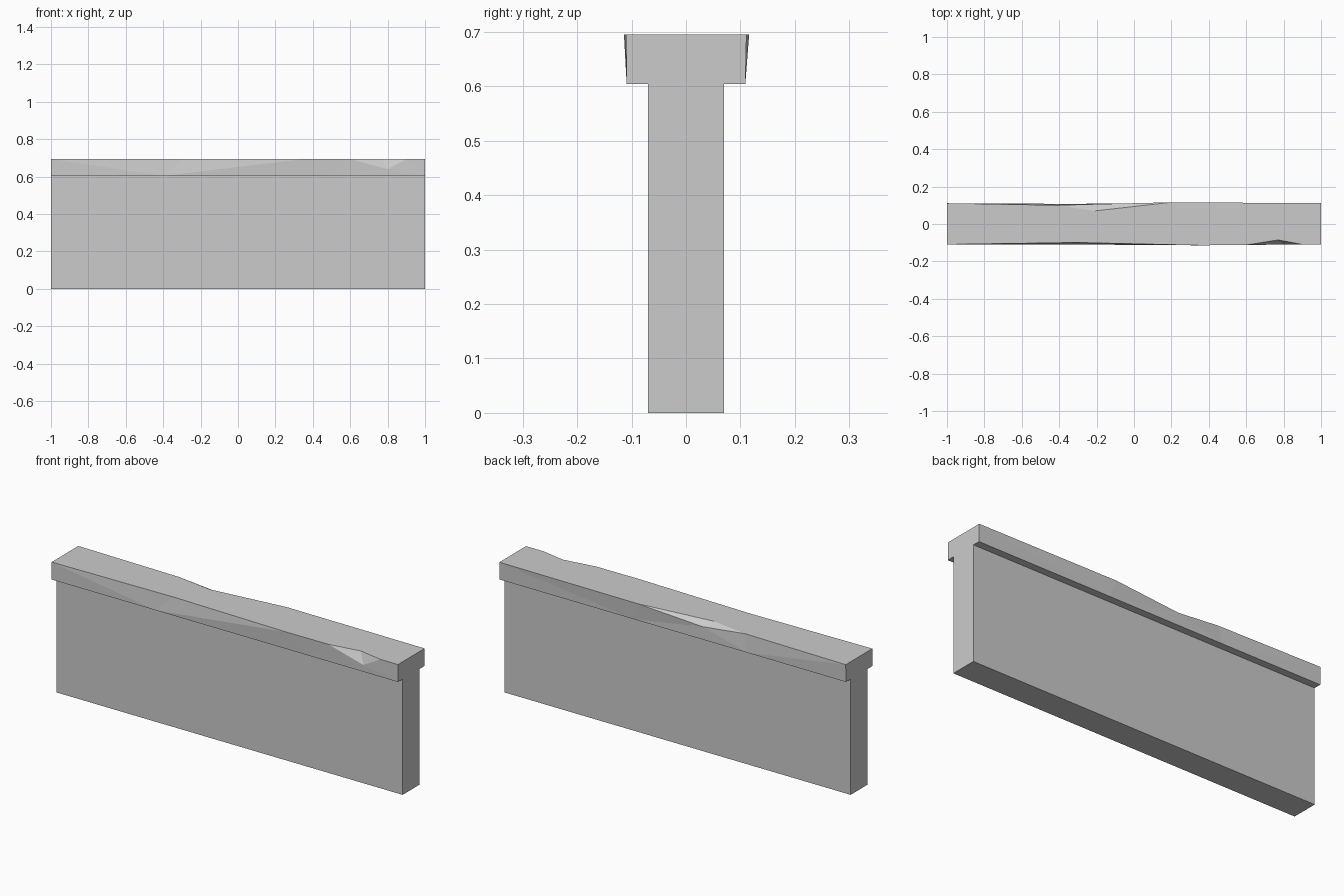
import bpy
import bmesh

if "Cube" in bpy.data.objects:
    bpy.data.objects.remove(bpy.data.objects["Cube"], do_unlink=True)

BASE, TOP = 0.604, 0.695

stone = bpy.data.materials.new("grey_stone")
stone.use_nodes = True
colour = (0.6, 0.6, 0.6, 1)
stone.diffuse_color = colour
stone.node_tree.nodes["Principled BSDF"].inputs["Base Color"].default_value = colour


def finish(name, bm):
    bmesh.ops.recalc_face_normals(bm, faces=bm.faces)
    mesh = bpy.data.meshes.new(name)
    bm.to_mesh(mesh)
    bm.free()
    mesh.materials.append(stone)
    obj = bpy.data.objects.new(name, mesh)
    bpy.context.collection.objects.link(obj)


# Plain slab of the wall
bm = bmesh.new()
bmesh.ops.create_cube(bm, size=1)
for v in bm.verts:
    v.co.x *= 2
    v.co.y *= 0.14
    v.co.z = (v.co.z + 0.5) * BASE
finish("wall_slab", bm)

# Coping: each long side has an upper rim, a lower rim and the root of a chip
bm = bmesh.new()


def rim(points, z):
    return [bm.verts.new((x, y, z)) for x, y in points]


def facets(top, low, chip, layout):
    lookup = {"t": top, "b": low}
    for face in layout.split():
        corners = [chip if c == "c" else lookup[c[0]][int(c[1])]
                   for c in face.split("-")]
        bm.faces.new(corners)


front_top = rim([(-1, -.109), (-.3, -.099), (.36, -.114), (.6, -.112),
                 (.77, -.085), (.9, -.109), (1, -.109)], TOP)
front_low = rim([(-1, -.109), (-.4, -.109), (.48, -.109), (1, -.109)], BASE)
front_chip = bm.verts.new((.8, -.11, .64))
facets(front_top, front_low, front_chip,
       "t0-t1-b1-b0 t1-t2-b2-b1 t2-t3-c-b2 t3-t4-c t4-t5-c t5-t6-b3-c b2-c-b3")

back_top = rim([(-1, .111), (-.41, .1), (-.21, .07), (.2, .116), (1, .111)], TOP)
back_low = rim([(-1, .109), (-.43, .108), (.23, .109), (1, .109)], BASE)
back_chip = bm.verts.new((-.17, .107, .67))
facets(back_top, back_low, back_chip,
       "t0-t1-b1-b0 t1-t2-c t2-t3-c t1-c-b1 c-t3-b2-b1 t3-t4-b3-b2")

# Top, underside and ends of the coping
bm.faces.new(front_top + back_top[::-1])
bm.faces.new(front_low + back_low[::-1])
for end in (0, -1):
    bm.faces.new([front_top[end], back_top[end], back_low[end], front_low[end]])
bmesh.ops.triangulate(bm, faces=[f for f in bm.faces if len(f.verts) > 3])
finish("coping", bm)
